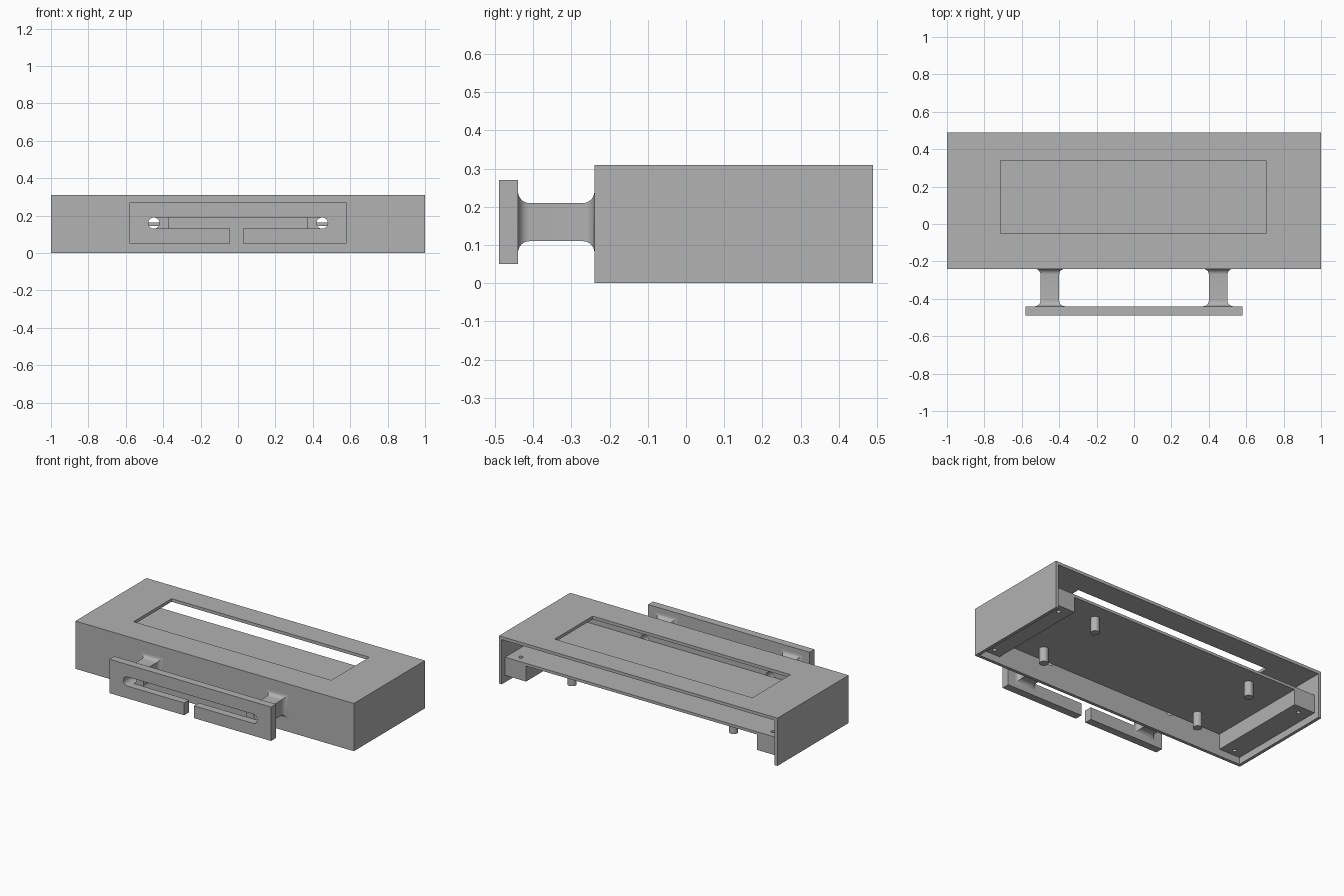
import bpy, bmesh, math
from mathutils import Matrix

if "Cube" in bpy.data.objects:
    bpy.data.objects.remove(bpy.data.objects["Cube"], do_unlink=True)

grey = bpy.data.materials.new("plain grey")
grey.use_nodes = True
colour = (0.445, 0.445, 0.445, 1)
grey.diffuse_color = colour
grey.node_tree.nodes["Principled BSDF"].inputs["Base Color"].default_value = colour


def finish(name, bm):
    bmesh.ops.recalc_face_normals(bm, faces=bm.faces)
    mesh = bpy.data.meshes.new(name)
    bm.to_mesh(mesh)
    bm.free()
    mesh.materials.append(grey)
    obj = bpy.data.objects.new(name, mesh)
    bpy.context.collection.objects.link(obj)
    return obj


def box(name, xs, ys, zs):
    bm = bmesh.new()
    bmesh.ops.create_cube(bm, size=1)
    for v in bm.verts:
        v.co = [r[0] if c < 0 else r[1] for c, r in zip(v.co, (xs, ys, zs))]
    return finish(name, bm)


def rod(name, centre, radius, length, axis="Z"):
    bm = bmesh.new()
    turn = Matrix.Rotation(math.pi / 2, 4, "X") if axis == "Y" else Matrix()
    bmesh.ops.create_cone(bm, cap_ends=True, segments=32, radius1=radius, radius2=radius,
                          depth=length, matrix=Matrix.Translation(centre) @ turn)
    return finish(name, bm)


def activate(obj):
    bpy.ops.object.select_all(action="DESELECT")
    obj.select_set(True)
    bpy.context.view_layer.objects.active = obj


def cut(obj, *cutters):
    for cutter in cutters:
        cutter.hide_render = True
        mod = obj.modifiers.new("cut", "BOOLEAN")
        mod.operation, mod.solver, mod.object = "DIFFERENCE", "EXACT", cutter
        activate(obj)
        bpy.ops.object.modifier_apply(modifier=mod.name)
        bpy.data.objects.remove(cutter, do_unlink=True)


def smooth(obj):
    activate(obj)
    bpy.ops.object.shade_smooth_by_angle(angle=math.radians(30))


# Main dimensions
WALL = 0.02
FRONT, BACK, TOP = -0.24, 0.49, 0.31
POST_X, HOLE_Z, HOLE_R = 0.45, 0.16, 0.03
PLATE_BACK = -0.44
SIDES = (("right", -1), ("left", 1))

# Housing: open at the back and bottom, with a window in the top
housing = box("housing", (-1, 1), (FRONT, BACK), (0, TOP))
cut(housing,
    box("cavity", (WALL - 1, 1 - WALL), (FRONT + WALL, 1), (-1, TOP - WALL)),
    box("window", (-0.715, 0.705), (-0.05, 0.34), (0.2, 0.4)),
    *[rod("bore", (s * POST_X, FRONT, HOLE_Z), HOLE_R, 0.1, "Y") for _, s in SIDES])
smooth(housing)

# Inner tray with a solid screw block at each end and four pegs below
tray_y = (FRONT + WALL, 0.455)
box("tray", (-0.83, 0.83), tray_y, (0.145, 0.163))
for side, s in SIDES:
    block = box(side + "_screw_block", sorted((s * 0.83, s * 0.98)), tray_y, (0.045, 0.163))
    cut(block, *[rod("screw_hole", (s * 0.905, y, 0.1), 0.013, 0.3) for y in (-0.175, 0.4)])
    smooth(block)
    for place, y in (("front", -0.12), ("back", 0.34)):
        smooth(rod(f"{side}_{place}_peg", (s * 0.58, y, 0.1), 0.027, 0.1))

# Front plate: one outline whose long slot opens through a gap at the bottom


def arc(side, start):
    steps = [start + math.pi * i / 16 for i in range(17)]
    return [(side * POST_X - HOLE_R * math.sin(a) * side,
             HOLE_Z - HOLE_R * math.cos(a)) for a in steps]


left_arc = [(-x, z) for x, z in arc(-1, math.pi)]
right_arc = [(-x, z) for x, z in left_arc]
outline = [(-0.58, 0.05), (-0.043, 0.05), (-0.043, HOLE_Z - HOLE_R)]
outline += right_arc[::-1]
outline += left_arc
outline += [(0.027, HOLE_Z - HOLE_R), (0.027, 0.05), (0.58, 0.05), (0.58, 0.27), (-0.58, 0.27)]
bm = bmesh.new()
face = bm.faces.new([bm.verts.new((x, -0.49, z)) for x, z in outline])
moved = bmesh.ops.extrude_face_region(bm, geom=[face])["geom"]
bmesh.ops.translate(bm, vec=(0, 0.05, 0),
                    verts=[g for g in moved if isinstance(g, bmesh.types.BMVert)])
smooth(finish("front_plate", bm))

# Square hollow posts that flare out into the plate and housing
FILLET, HALF = 0.03, 0.05
curve = []
for i in range(9):
    a = math.pi / 2 * i / 8
    curve.append((FILLET * (1 - math.cos(a)), HALF + FILLET * (1 - math.sin(a))))
sections = [(PLATE_BACK + d, h) for d, h in curve] + [(FRONT - d, h) for d, h in reversed(curve)]
for side, s in SIDES:
    bm = bmesh.new()
    rings = [[bm.verts.new((s * POST_X + u * h, y, HOLE_Z + v * h))
              for u, v in ((-1, -1), (1, -1), (1, 1), (-1, 1))] for y, h in sections]
    for r, q in zip(rings, rings[1:]):
        for i in range(4):
            j = (i + 1) % 4
            bm.faces.new((r[i], r[j], q[j], q[i]))
    bm.faces.new(rings[0])
    bm.faces.new(rings[-1])
    post = finish(side + "_post", bm)
    cut(post, rod("bore", (s * POST_X, -0.34, HOLE_Z), HOLE_R, 0.4, "Y"))
    smooth(post)
